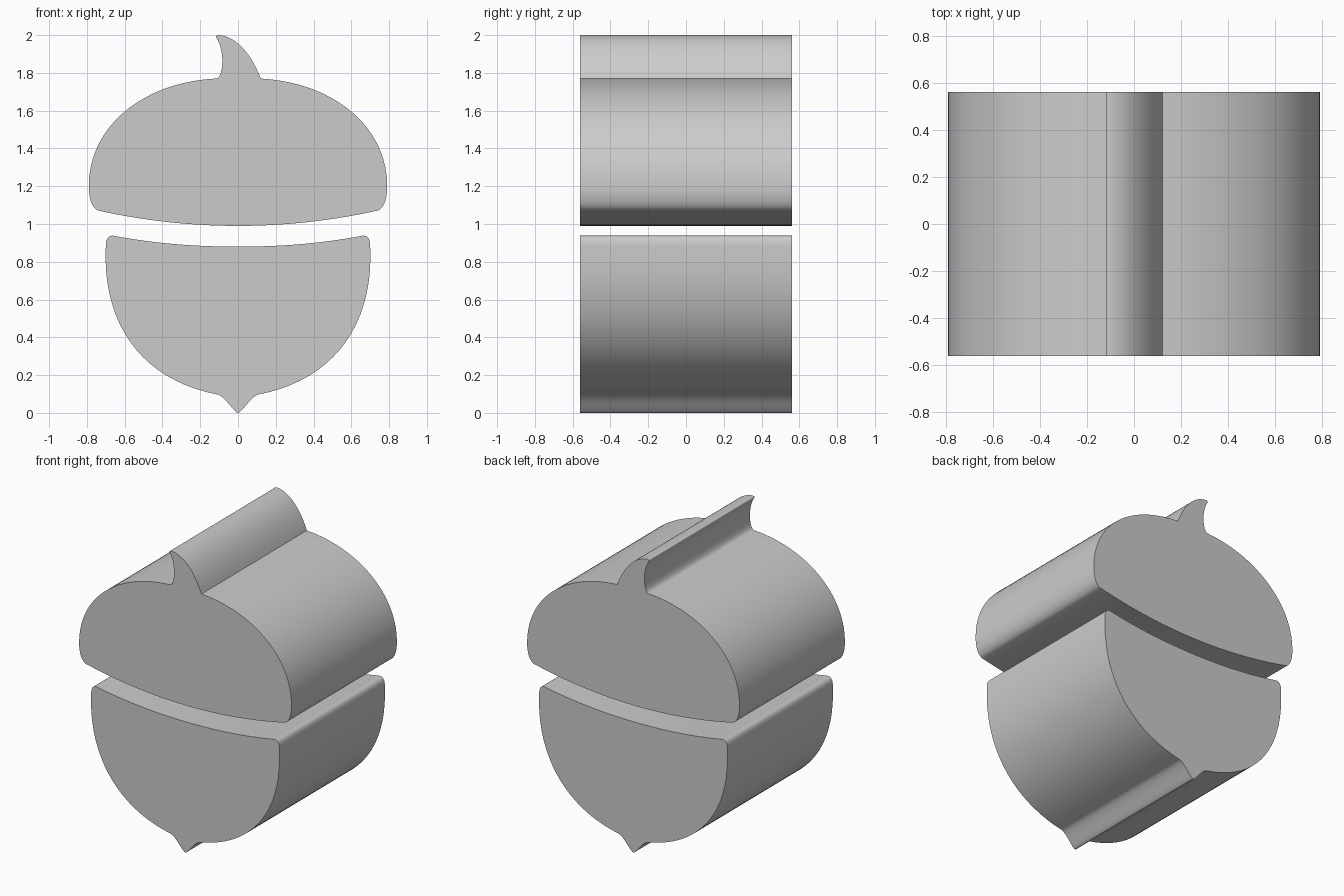
import bpy
import bmesh
from math import radians
from mathutils import Vector
from mathutils.geometry import interpolate_bezier

cube = bpy.data.objects.get("Cube")
if cube:
    bpy.data.objects.remove(cube, do_unlink=True)

HALF_DEPTH = 0.56

grey = bpy.data.materials.new("plain grey")
grey.use_nodes = True
grey.diffuse_color = (0.6, 0.6, 0.6, 1)
grey.node_tree.nodes["Principled BSDF"].inputs["Base Color"].default_value = (0.6, 0.6, 0.6, 1)


def trace(start, segments, steps=20):
    """Sample a chain of cubic curves given as (handle, handle, end)."""
    points = [Vector(start)]
    for h1, h2, end in segments:
        points += interpolate_bezier(points[-1], Vector(h1), Vector(h2), Vector(end), steps)[1:]
    return points


def mirrored(half):
    """Continue a right half, which ends on the centre line, up the left side."""
    return half + [Vector((-p.x, p.y)) for p in reversed(half[:-1])]


def extrude_outline(name, outline):
    bm = bmesh.new()
    face = bm.faces.new([bm.verts.new((p.x, -HALF_DEPTH, p.y)) for p in outline])
    result = bmesh.ops.extrude_face_region(bm, geom=[face], use_keep_orig=True)
    moved = [g for g in result["geom"] if isinstance(g, bmesh.types.BMVert)]
    bmesh.ops.translate(bm, verts=moved, vec=(0, 2 * HALF_DEPTH, 0))
    bmesh.ops.recalc_face_normals(bm, faces=bm.faces)
    mesh = bpy.data.meshes.new(name)
    bm.to_mesh(mesh)
    bm.free()
    mesh.materials.append(grey)
    obj = bpy.data.objects.new(name, mesh)
    bpy.context.collection.objects.link(obj)
    bpy.ops.object.select_all(action="DESELECT")
    obj.select_set(True)
    bpy.context.view_layer.objects.active = obj
    bpy.ops.object.shade_smooth_by_angle(angle=radians(30))


# Acorn cap: symmetric dome with a curved stem on top
dome = mirrored(trace((0.12, 1.77), [
    ((0.50, 1.75), (0.79, 1.52), (0.79, 1.20)),
    ((0.79, 1.14), (0.775, 1.08), (0.735, 1.07)),
    ((0.50, 1.018), (0.25, 0.99), (0, 0.99)),
]))
stem = trace(dome[-1], [
    ((-0.09, 1.77), (-0.085, 1.82), (-0.083, 1.86)),
    ((-0.083, 1.91), (-0.095, 1.955), (-0.114, 1.985)),
    ((-0.12, 1.995), (-0.115, 2.0), (-0.10, 2.0)),
    ((0.0, 1.99), (0.075, 1.89), (0.12, 1.77)),
])
extrude_outline("acorn_cap", dome + stem[1:-1])

# Acorn nut: hollowed top edge, rounded shoulders and a small pointed tip
nut = mirrored(trace((0, 0.0), [
    ((0.02, 0.0), (0.07, 0.09), (0.11, 0.098)),
    ((0.49, 0.17), (0.72, 0.45), (0.70, 0.88)),
    ((0.70, 0.925), (0.685, 0.945), (0.65, 0.936)),
    ((0.45, 0.90), (0.25, 0.88), (0, 0.88)),
]))
extrude_outline("acorn_nut", nut[:-1])
